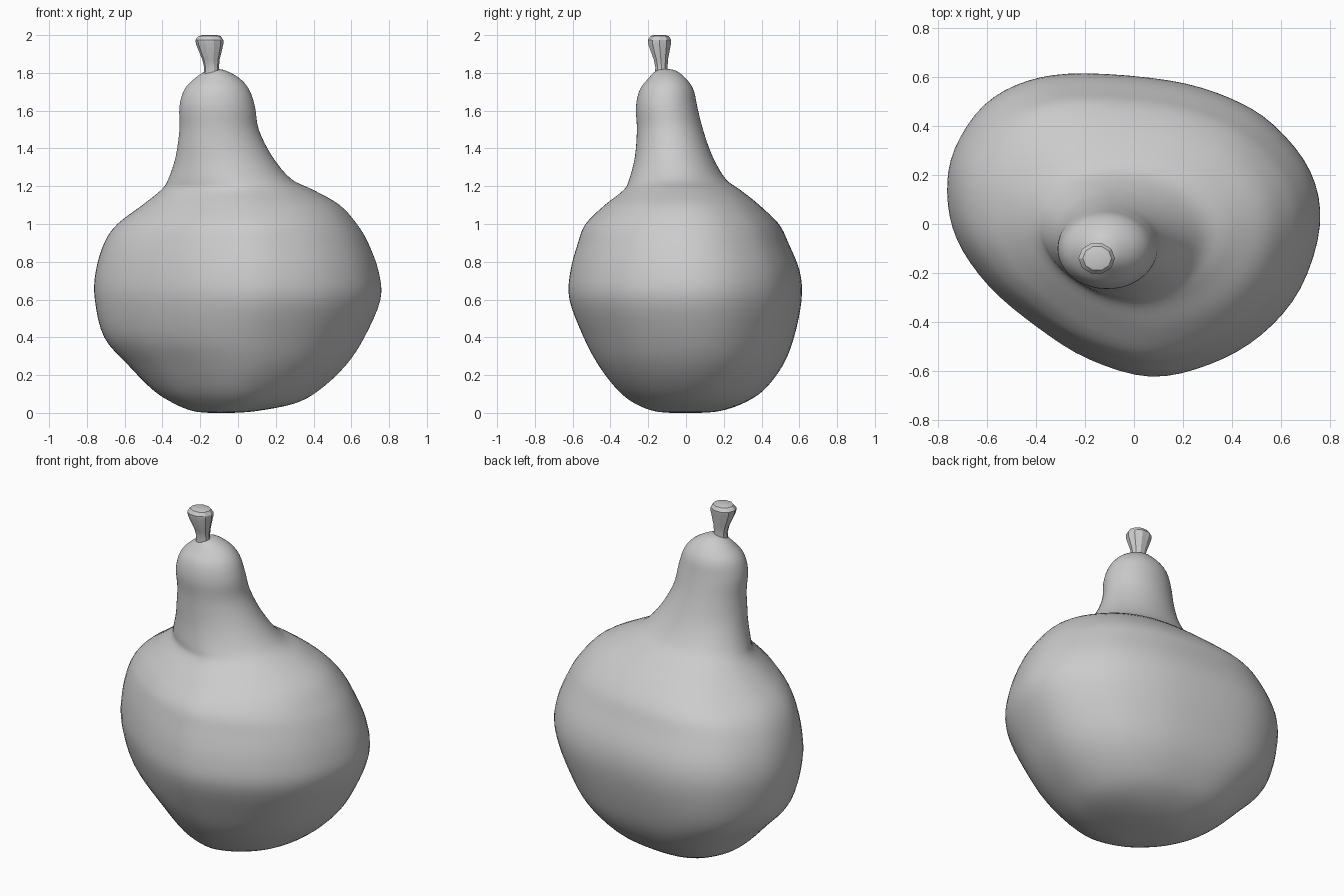
import bpy
import bmesh
import math
from mathutils import Vector

default = bpy.data.objects.get("Cube")
if default:
    bpy.data.objects.remove(default, do_unlink=True)


def spline(points, steps, closed=False):
    """Catmull-Rom curve through points of any dimension."""
    points = [Vector(p) for p in points]
    n = len(points)

    def pick(i):
        return points[i % n] if closed else points[max(0, min(n - 1, i))]

    result = []
    for i in range(n if closed else n - 1):
        a, b, c, d = (pick(i + k) for k in (-1, 0, 1, 2))
        for s in range(steps):
            t = s / steps
            result.append(b + (c - a) * (t / 2)
                          + (a * 2 - b * 5 + c * 4 - d) * (t * t / 2)
                          + (b * 3 - a - c * 3 + d) * (t ** 3 / 2))
    if not closed:
        result.append(points[-1])
    return result


def loft(name, rings, angle):
    """Skin a stack of equal rings and close both ends."""
    bm = bmesh.new()
    loops = [[bm.verts.new(p) for p in ring] for ring in rings]
    count = len(loops[0])
    for low, high in zip(loops, loops[1:]):
        for i in range(count):
            j = (i + 1) % count
            bm.faces.new((low[i], low[j], high[j], high[i]))
    for loop, flip in ((loops[0], True), (loops[-1], False)):
        middle = sum((v.co for v in loop), Vector()) / count
        pole = bm.verts.new(middle)
        for i in range(count):
            pair = [loop[i], loop[(i + 1) % count]]
            if flip:
                pair.reverse()
            bm.faces.new(pair + [pole])
    bmesh.ops.recalc_face_normals(bm, faces=bm.faces)
    mesh = bpy.data.meshes.new(name)
    bm.to_mesh(mesh)
    bm.free()
    obj = bpy.data.objects.new(name, mesh)
    bpy.context.collection.objects.link(obj)
    bpy.ops.object.select_all(action="DESELECT")
    obj.select_set(True)
    bpy.context.view_layer.objects.active = obj
    bpy.ops.object.shade_smooth_by_angle(angle=math.radians(angle))
    return obj


# Lopsided belly outline, counter-clockwise from the +x side
OUTLINE = [(.76, 0), (.72, .22), (.57, .41), (.39, .52), (.15, .59),
           (-.2, .62), (-.43, .59), (-.61, .49), (-.73, .31), (-.76, .13),
           (-.72, -.06), (-.59, -.25), (-.39, -.42), (-.18, -.55),
           (.07, -.62), (.31, -.57), (.52, -.45), (.68, -.26)]
belly = [Vector((p.x / .762, p.y / .618)) for p in spline(OUTLINE, 4, closed=True)]

# Body extents at each height: z, (x low, x high), (y low, y high)
LEVELS = [(0, -.15, -.03, -.08, .07), (.01, -.24, .1, -.17, .18),
          (.05, -.34, .3, -.27, .3), (.12, -.45, .43, -.36, .41),
          (.25, -.58, .57, -.46, .51), (.4, -.71, .67, -.54, .57),
          (.6, -.76, .755, -.615, .61), (.75, -.755, .745, -.61, .6),
          (.9, -.71, .69, -.57, .54), (1, -.64, .63, -.53, .49),
          (1.1, -.51, .54, -.43, .39), (1.18, -.41, .4, -.33, .29),
          (1.24, -.37, .28, -.3, .21), (1.36, -.33, .18, -.27, .14),
          (1.5, -.31, .11, -.26, .09), (1.62, -.31, .09, -.265, .06),
          (1.71, -.285, .06, -.245, .04), (1.77, -.23, .01, -.2, 0),
          (1.81, -.17, -.06, -.16, -.05), (1.82, -.13, -.1, -.12, -.09)]


def body_ring(level):
    z, x0, x1, y0, y1 = level
    # The belly outline becomes round toward the neck
    blend = max(0, min(1, (z - 1) / .4))
    ring = []
    for p in belly:
        q = p.lerp(p.normalized(), blend)
        ring.append(((x0 + x1 + (x1 - x0) * q.x) / 2,
                     (y0 + y1 + (y1 - y0) * q.y) / 2, z))
    return ring


loft("gourd_body", [body_ring(level) for level in spline(LEVELS, 4)], 60)

# Flared stem: z, centre x, centre y, radius
STEM = [(1.79, -.14, -.13, .04), (1.83, -.14, -.13, .037),
        (1.87, -.143, -.133, .043), (1.95, -.15, -.14, .068),
        (1.975, -.152, -.14, .07), (1.995, -.15, -.14, .055),
        (2, -.15, -.14, .035)]
SIDES = 10
stem_rings = []
for z, cx, cy, radius in STEM:
    turns = [math.tau * i / SIDES for i in range(SIDES)]
    stem_rings.append([(cx + radius * 1.06 * math.cos(a),
                        cy + radius * .92 * math.sin(a), z) for a in turns])
loft("stem", stem_rings, 30)
